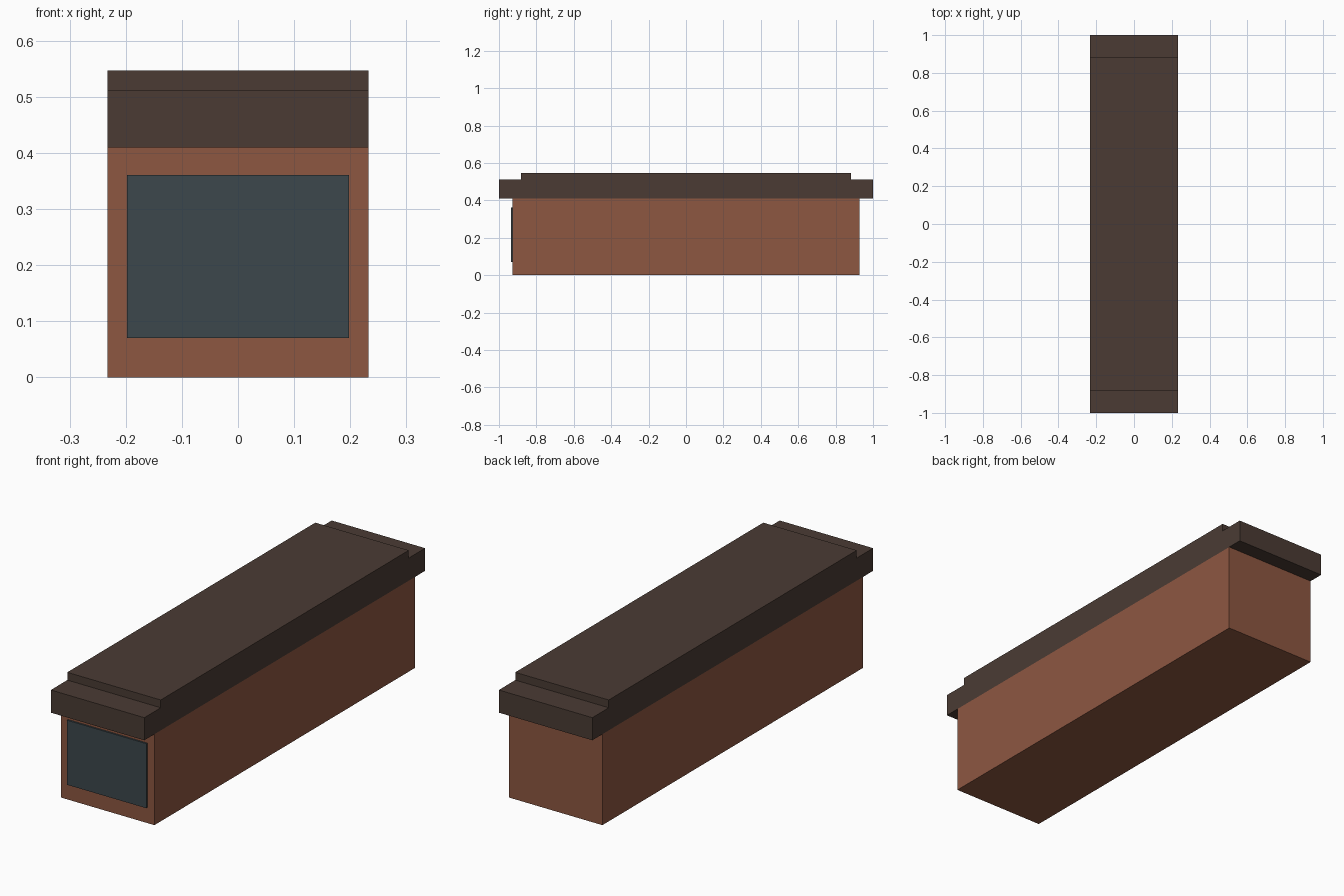
import bpy
import bmesh

if "Cube" in bpy.data.objects:
    bpy.data.objects.remove(bpy.data.objects["Cube"])


def material(name, rgb):
    m = bpy.data.materials.new(name)
    m.diffuse_color = (*rgb, 1)
    m.use_nodes = True
    m.node_tree.nodes["Principled BSDF"].inputs["Base Color"].default_value = m.diffuse_color
    return m


def box(name, x, y, z, mat):
    """Box spanning the given (min, max) ranges."""
    bm = bmesh.new()
    bmesh.ops.create_cube(bm, size=1)
    for v in bm.verts:
        v.co = [r[0] if c < 0 else r[1] for c, r in zip(v.co, (x, y, z))]
    mesh = bpy.data.meshes.new(name)
    bm.to_mesh(mesh)
    bm.free()
    mesh.materials.append(mat)
    obj = bpy.data.objects.new(name, mesh)
    bpy.context.collection.objects.link(obj)
    return obj


brick = material("brick_red", (0.266, 0.095, 0.053))
dark = material("dark_brown", (0.069, 0.044, 0.034))
slate = material("slate_blue_grey", (0.045, 0.063, 0.072))

W = 0.233

# Long brick body
box("body", (-W, W), (-0.928, 0.928), (0, 0.41), brick)

# Overhanging roof slab with a raised, shorter upper step, as one extruded profile
profile = [(-1, 0.41), (1, 0.41), (1, 0.512), (0.883, 0.512),
           (0.883, 0.547), (-0.883, 0.547), (-0.883, 0.512), (-1, 0.512)]
bm = bmesh.new()
face = bm.faces.new([bm.verts.new((-W, y, z)) for y, z in profile])
ext = bmesh.ops.extrude_face_region(bm, geom=[face], use_keep_orig=True)
for g in ext["geom"]:
    if isinstance(g, bmesh.types.BMVert):
        g.co.x = W
bmesh.ops.recalc_face_normals(bm, faces=bm.faces)
mesh = bpy.data.meshes.new("roof")
bm.to_mesh(mesh)
bm.free()
mesh.materials.append(dark)
bpy.context.collection.objects.link(bpy.data.objects.new("roof", mesh))

# Thin window plate on the front end
box("front_window", (-0.198, 0.198), (-0.936, -0.928), (0.07, 0.361), slate)
